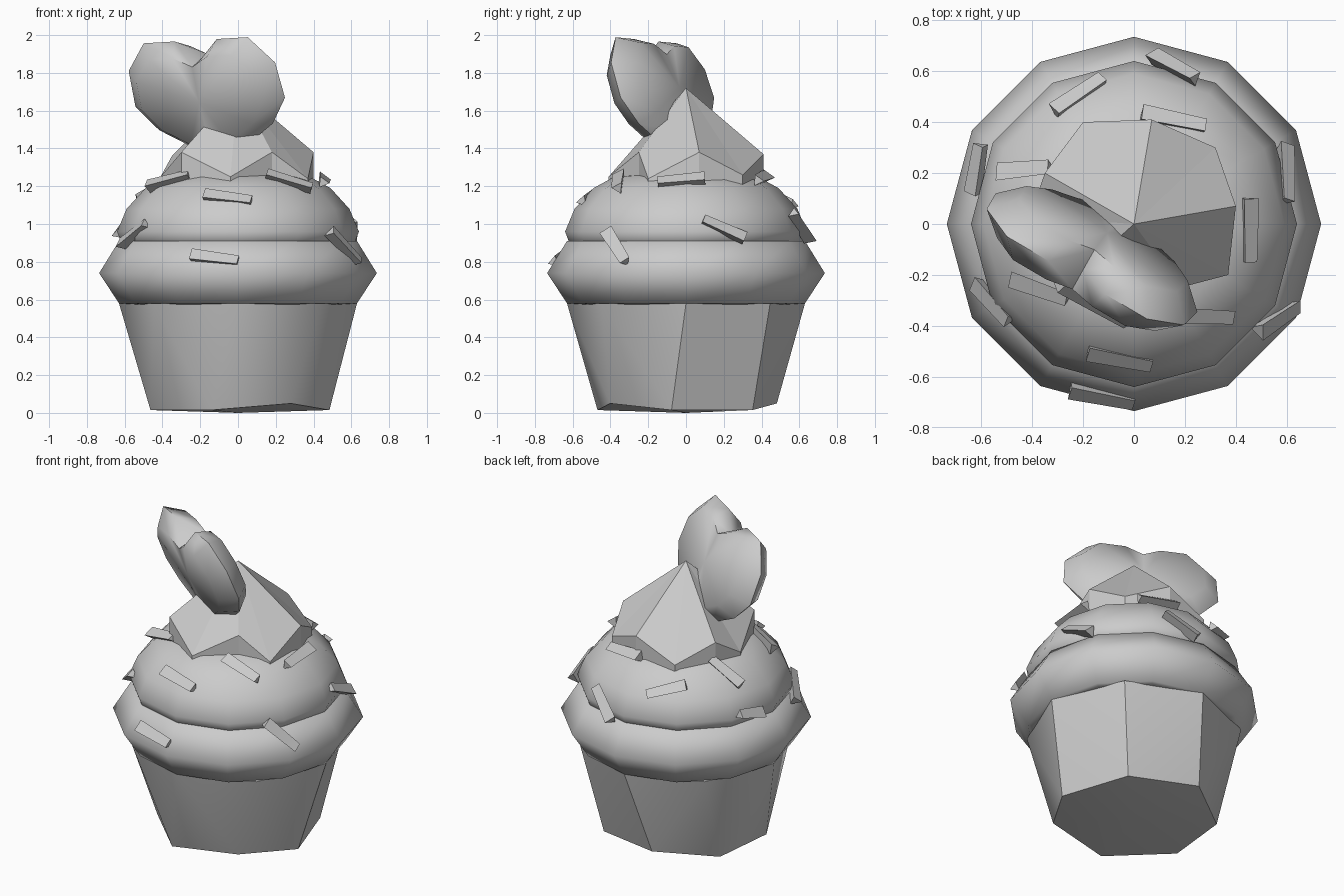
import bpy
import bmesh
import math
from mathutils import Vector, Matrix

cube = bpy.data.objects.get("Cube")
if cube:
    bpy.data.objects.remove(cube, do_unlink=True)

grey = bpy.data.materials.new("light_grey")
grey.use_nodes = True
colour = (0.6, 0.6, 0.6, 1.0)
grey.diffuse_color = colour
grey.node_tree.nodes["Principled BSDF"].inputs["Base Color"].default_value = colour


def finish(name, bm, angle=None):
    """Turn a bmesh into a named object; smooth it below the given angle."""
    bmesh.ops.remove_doubles(bm, verts=bm.verts, dist=0.0001)
    bmesh.ops.recalc_face_normals(bm, faces=bm.faces)
    mesh = bpy.data.meshes.new(name)
    bm.to_mesh(mesh)
    bm.free()
    mesh.materials.append(grey)
    obj = bpy.data.objects.new(name, mesh)
    bpy.context.collection.objects.link(obj)
    if angle:
        bpy.ops.object.select_all(action="DESELECT")
        obj.select_set(True)
        bpy.context.view_layer.objects.active = obj
        bpy.ops.object.shade_smooth_by_angle(angle=math.radians(angle))


def bridge(bm, lower, upper):
    """Join two closed loops of equal length with faces."""
    n = len(lower)
    for i in range(n):
        j = (i + 1) % n
        bm.faces.new((lower[i], lower[j], upper[j], upper[i]))


def fan(bm, loop, centre):
    """Close a loop with triangles that meet at one point."""
    tip = bm.verts.new(centre)
    for i in range(len(loop)):
        bm.faces.new((loop[i], loop[(i + 1) % len(loop)], tip))


def polar(bm, degrees, radius, z):
    a = math.radians(degrees)
    return bm.verts.new((radius * math.cos(a), radius * math.sin(a), z))


def frosting(name, profile):
    """Revolve (radius, height) pairs into a closed twelve-sided tier."""
    bm = bmesh.new()
    rings = [[polar(bm, 30 * i, radius, z) for i in range(12)] for radius, z in profile]
    for lower, upper in zip(rings, rings[1:]):
        bridge(bm, lower, upper)
    bm.faces.new(rings[0])
    bm.faces.new(rings[-1])
    finish(name, bm, 80)


# Paper cup: eight-sided top narrowing to an uneven seven-sided base
bm = bmesh.new()
base_angles = [-9, 46, 101, 149, 199, 253, 305, 305]
base = [polar(bm, a, 0.49, 0.05 if a in (101, 305) else 0.015) for a in base_angles]
rim = [polar(bm, 45 * i, 0.63, 0.58) for i in range(8)]
bridge(bm, base, rim)
bmesh.ops.remove_doubles(bm, verts=base, dist=0.0001)
bmesh.ops.triangulate(bm, faces=bm.faces, quad_method="SHORT_EDGE")
bm.faces.new(rim)
fan(bm, [v for v in base if v.is_valid], (0, 0, 0))
finish("cup", bm, 35)

# Two rounded frosting tiers
frosting("lower_frosting",
         [(0.6, 0.575), (0.63, 0.58), (0.735, 0.74), (0.63, 0.91), (0.4, 0.92)])
frosting("upper_frosting",
         [(0.61, 0.88), (0.64, 0.96), (0.59, 1.08), (0.49, 1.19), (0.38, 1.25), (0.2, 1.27)])

# Swirled frosting peak: rim rises and drops in steps, then meets at the apex
rim_points = [
    (0.4, 0.07, 1.38), (0.32, 0.3, 1.26), (0.07, 0.41, 1.37), (-0.2, 0.4, 1.25),
    (-0.35, 0.2, 1.36), (-0.41, 0.03, 1.25), (-0.3, -0.27, 1.38),
    (-0.04, -0.41, 1.25), (0.18, -0.25, 1.38), (0.37, -0.2, 1.24),
]
bm = bmesh.new()
rim = [bm.verts.new(p) for p in rim_points]
skirt = [bm.verts.new((x, y, 1.18)) for x, y, z in rim_points]
bridge(bm, skirt, rim)
fan(bm, rim, (0, 0, 1.72))
bm.faces.new(skirt)
finish("frosting_peak", bm)

# Leaning heart: half outline mirrored, then puffed on both sides
across = Vector((0.85, -0.5, 0.05)).normalized()
lean = Vector((-0.14, -0.28, 0.83))
up = (lean - across * lean.dot(across)).normalized()
normal = across.cross(up)
notch = Vector((-0.2, -0.18, 1.87))
half = [(0.13, 0.11), (0.32, 0.11), (0.45, -0.04), (0.46, -0.24), (0.35, -0.38), (0.15, -0.5)]
outline = [(0, 0)] + half + [(0, -0.56)] + [(-u, v) for u, v in reversed(half)]


def heart_point(u, v, depth):
    return notch + across * u + up * v + normal * depth


bm = bmesh.new()
edge = [bm.verts.new(heart_point(u, v, 0)) for u, v in outline]
middle = -0.2
for side in (-1, 1):
    # The notch stays shallow so the two lobes run together along the top
    puffed = [bm.verts.new(heart_point(u * 0.8, middle + (v - middle) * (0.8 if u else 0.97),
                                       side * 0.095))
              for u, v in outline]
    bridge(bm, edge, puffed)
    fan(bm, puffed, heart_point(0, middle, side * 0.11))
finish("heart", bm, 60)

# Sprinkles: three-sided tapered sticks between two end points
sprinkles = [
    ((-0.31, 0.44, 1.16), (-0.12, 0.57, 1.1)),
    ((0.07, 0.66, 0.92), (0.24, 0.57, 1.06)),
    ((0.03, 0.43, 1.25), (0.28, 0.38, 1.23)),
    ((0.45, 0.1, 1.24), (0.45, -0.15, 1.22)),
    ((0.59, 0.31, 0.92), (0.6, 0.09, 1.02)),
    ((0.49, -0.42, 0.96), (0.64, -0.32, 0.8)),
    ((0.15, -0.35, 1.26), (0.39, -0.36, 1.19)),
    ((-0.18, -0.5, 1.15), (0.07, -0.55, 1.12)),
    ((-0.25, -0.65, 0.83), (0, -0.7, 0.8)),
    ((-0.48, -0.21, 1.2), (-0.26, -0.29, 1.26)),
    ((-0.62, -0.23, 0.89), (-0.49, -0.38, 1)),
    ((-0.63, 0.12, 0.95), (-0.6, 0.31, 1)),
    ((-0.53, 0.2, 1.13), (-0.33, 0.22, 1.25)),
]
for number, ends in enumerate(sprinkles, 1):
    start, end = (Vector(p) for p in ends)
    along = (end - start).normalized()
    # One flat side faces up and outward from the frosting
    outward = Vector((start.x + end.x, start.y + end.y, 1.2))
    outward = (outward - along * outward.dot(along)).normalized()
    bm = bmesh.new()
    loops = []
    for point, radius in ((start, 0.042), (end, 0.034)):
        loops.append([bm.verts.new(point + Matrix.Rotation(math.pi + math.tau * k / 3, 3, along)
                                   @ outward * radius) for k in range(3)])
    bridge(bm, *loops)
    bm.faces.new(loops[0])
    bm.faces.new(loops[1])
    finish(f"sprinkle_{number}", bm, 30)
